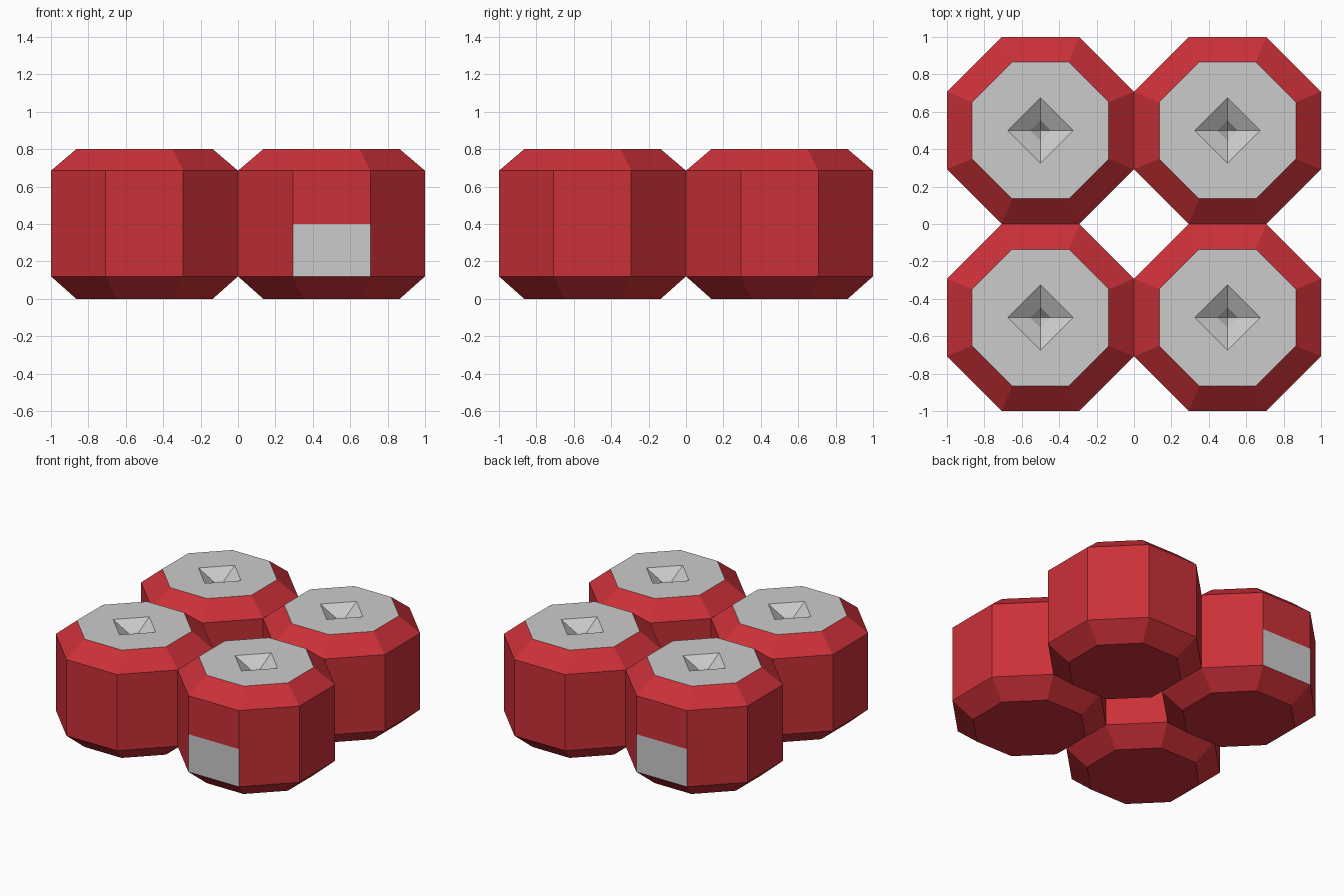
import bpy, bmesh
from math import cos, sin, pi

if "Cube" in bpy.data.objects:
    bpy.data.objects.remove(bpy.data.objects["Cube"])

red = bpy.data.materials.new("red")
red.diffuse_color = (0.6, 0.03, 0.04, 1)
red.use_nodes = True
red.node_tree.nodes["Principled BSDF"].inputs["Base Color"].default_value = red.diffuse_color
K = cos(pi / 8)  # apothem / corner radius of an octagon


def ring(bm, n, r, z, start):
    return [bm.verts.new((r * cos(start + 2 * pi * i / n), r * sin(start + 2 * pi * i / n), z))
            for i in range(n)]


def bridge(bm, a, b):
    n = len(a)
    for i in range(n):
        bm.faces.new((a[i], a[(i + 1) % n], b[(i + 1) % n], b[i]))


def finish(bm, name, loc, mat=None):
    me = bpy.data.meshes.new(name)
    bm.to_mesh(me)
    bm.free()
    ob = bpy.data.objects.new(name, me)
    ob.location = loc
    if mat:
        me.materials.append(mat)
    bpy.context.collection.objects.link(ob)
    return ob


# octagonal pot body with chamfered foot and shoulder
def pot_body(loc):
    bm = bmesh.new()
    rings = [ring(bm, 8, a / K, z, pi / 8)
             for a, z in ((0.365, 0), (0.5, 0.12), (0.5, 0.685), (0.365, 0.8))]
    bm.faces.new(rings[0][::-1])
    for a, b in zip(rings, rings[1:]):
        bridge(bm, a, b)
    finish(bm, "pot_body", loc, red)


# flat grey top with a four-sided dimple in the middle
def pot_top(loc):
    bm = bmesh.new()
    rim = ring(bm, 8, 0.365 / K, 0.8, pi / 8)
    edge = ring(bm, 4, 0.175, 0.8, 0)
    low = ring(bm, 4, 0.055, 0.735, 0)
    tip = bm.verts.new((0, 0, 0.67))
    for k in range(4):
        j = (k + 1) % 4
        bm.faces.new((rim[2 * k - 1], rim[2 * k], edge[k]))
        bm.faces.new((rim[2 * k], rim[2 * k + 1], edge[j], edge[k]))
        bm.faces.new((low[k], low[j], tip))
    bridge(bm, edge, low)
    finish(bm, "pot_top", loc)


# grey panel on the lower half of one outer face
def side_panel(s):
    h = 0.5 * sin(pi / 8) / K
    bm = bmesh.new()
    vs = [bm.verts.new((s * x, 0, z))
          for x, z in ((-h, 0.12), (h, 0.12), (h, 0.4), (-h, 0.4))]
    bm.faces.new(vs)
    finish(bm, "side_panel", (s * 0.5, -s * 1.001, 0))


for x in (-0.5, 0.5):
    for y in (-0.5, 0.5):
        pot_body((x, y, 0))
        pot_top((x, y, 0))
for s in (1, -1):
    side_panel(s)
